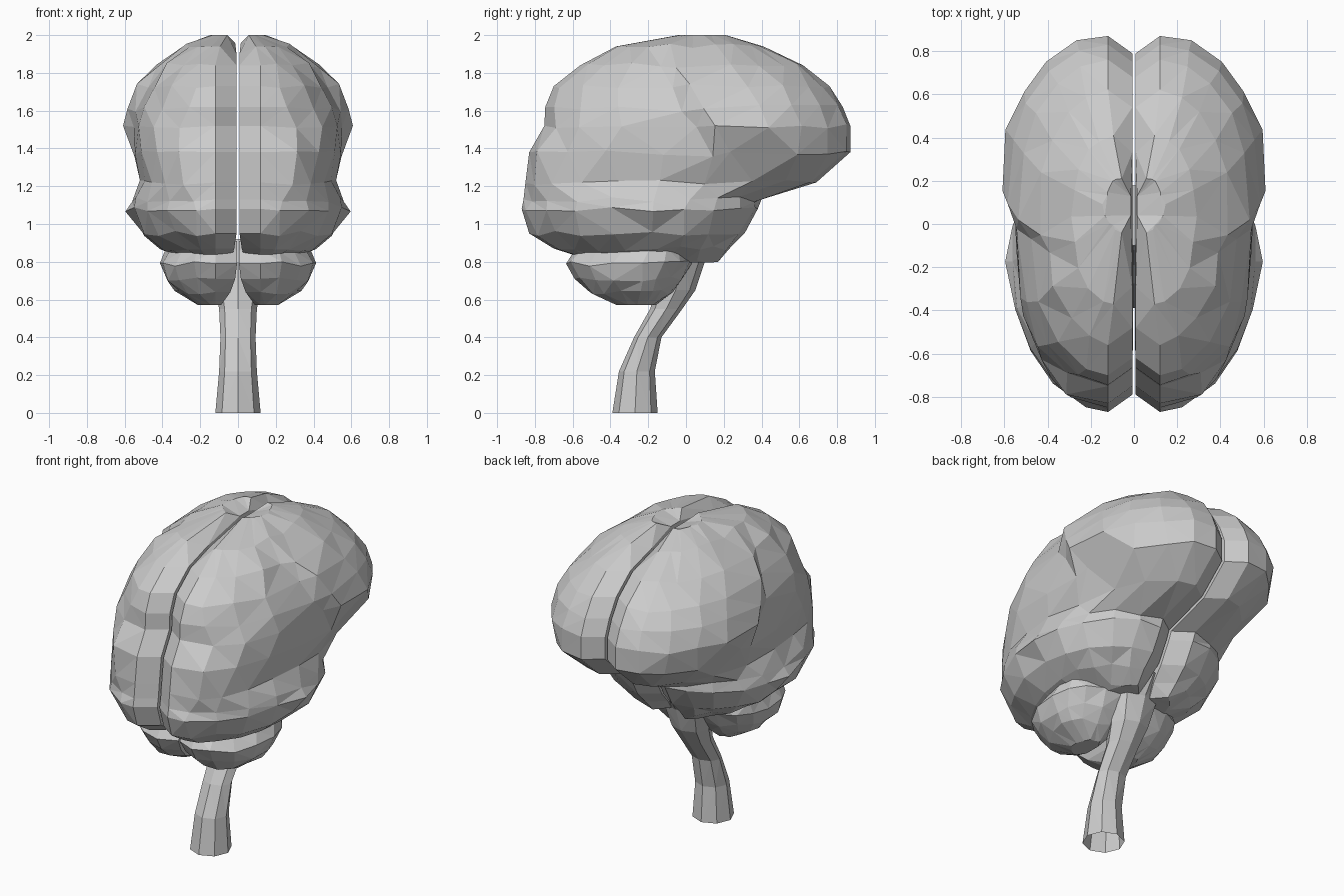
import bpy, bmesh, math, random

if "Cube" in bpy.data.objects:
    bpy.data.objects.remove(bpy.data.objects["Cube"])

random.seed(4)


def loft(name, rings, jitter=0.0, mirror=False, cap_bottom=True):
    """Skin a stack of closed rings with flat triangulated facets."""
    bm = bmesh.new()
    loops = [[bm.verts.new(p) for p in ring] for ring in rings]
    n = len(rings[0])
    for a, b in zip(loops, loops[1:]):
        for i in range(n):
            j = (i + 1) % n
            bm.faces.new((a[i], a[j], b[j], b[i]))
    if cap_bottom:
        bm.faces.new(loops[0])
    bm.faces.new(loops[-1])
    if jitter:
        for loop in loops:
            for v in loop[2:-2]:
                v.co.x += random.uniform(-jitter, jitter * 0.5)
                v.co.y += random.uniform(-jitter, jitter)
                if 0.6 < v.co.z < 1.95:
                    v.co.z += random.uniform(-jitter, jitter)
    bmesh.ops.triangulate(bm, faces=bm.faces[:])
    bmesh.ops.recalc_face_normals(bm, faces=bm.faces[:])
    me = bpy.data.meshes.new(name)
    bm.to_mesh(me)
    bm.free()
    ob = bpy.data.objects.new(name, me)
    bpy.context.collection.objects.link(ob)
    if mirror:
        mod = ob.modifiers.new("mirror", 'MIRROR')
        mod.use_axis[0] = True
        mod.use_mirror_merge = False
    return ob


def half_ring(z, y0, ym, y1, w, x0, full=1.0, pull=0.08, drop=0.0,
              sulcus=None, steps=10):
    """D-shaped outline: rounded outside, flat wall facing the midline.
    full < 1 fills out the front corner, full > 1 trims it."""
    xa = min(0.12, x0 + w * 0.3)
    pts = []
    for i in range(steps + 1):
        t = math.pi * i / steps
        c, s = math.cos(t), max(math.sin(t), 0.0)
        y = ym + c * (y1 - ym if c > 0 else ym - y0)
        pts.append([xa + (w - xa) * (s if c > 0 else s ** full), y, z])
    if sulcus is not None:
        # groove: press one point inwards beside a raised lip
        k = min(range(3, steps - 1), key=lambda i: abs(pts[i][1] - sulcus))
        pts[k][1] = sulcus
        pts[k][0] *= 0.95
        pts[k][2] -= 0.015
        pts[k - 1][1] = min(pts[k - 1][1], sulcus + 0.1)
    return [[x0, y1 - pull, z - drop]] + pts + [[x0, y0 + pull, z - drop]]


# Cerebrum: z, front y, y of widest point, back y, half width, midline x, front fullness
cerebrum = [
    (0.80, -0.48, -0.12, 0.17, 0.24, 0.04, 1.0),
    (0.87, -0.70, -0.15, 0.23, 0.41, 0.02, 1.1),
    (0.95, -0.83, -0.17, 0.31, 0.52, 0.008, 1.2),
    (1.08, -0.87, -0.17, 0.38, 0.59, 0.008, 1.2),
    (1.13, -0.86, -0.17, 0.40, 0.57, 0.008, 1.1),
    (1.22, -0.85, -0.15, 0.69, 0.515, 0.008, 0.75),
    (1.38, -0.83, 0.18, 0.87, 0.575, 0.008, 0.75),
    (1.52, -0.75, 0.24, 0.87, 0.615, 0.008, 0.8),
    (1.62, -0.745, 0.20, 0.83, 0.59, 0.008, 1.0),
    (1.73, -0.70, 0.13, 0.76, 0.53, 0.008, 1.1),
    (1.84, -0.56, 0.08, 0.62, 0.44, 0.008, 1.1),
    (1.94, -0.37, 0.04, 0.41, 0.29, 0.008, 1.0),
    (2.00, -0.04, 0.08, 0.21, 0.14, 0.015, 1.0),
]
rings = []
for row in cerebrum:
    z = row[0]
    groove = -0.2 + (1.93 - z) * 0.6 if 1.35 < z < 1.9 else None
    rings.append(half_ring(*row, drop=0.04 if z > 1.9 else 0.0, sulcus=groove))
loft("cerebrum_hemispheres", rings, 0.014, True)

# Cerebellum: two smaller lobes tucked under the front
cerebellum = [
    (0.57, -0.36, -0.26, -0.16, 0.21, 0.09),
    (0.64, -0.51, -0.25, -0.07, 0.33, 0.04),
    (0.71, -0.59, -0.24, -0.02, 0.385, 0.015),
    (0.79, -0.635, -0.22, 0.03, 0.415, 0.005),
    (0.86, -0.59, -0.20, 0.03, 0.385, 0.005),
    (0.91, -0.50, -0.20, 0.00, 0.30, 0.005),
]
loft("cerebellum", [half_ring(*r, pull=0.05, steps=8) for r in cerebellum], 0.014, True)

# Brain stem: eight-sided tube, open below; z, front y, back y, half width
stem = [
    (0.00, -0.39, -0.15, 0.12),
    (0.22, -0.355, -0.165, 0.10),
    (0.40, -0.275, -0.13, 0.093),
    (0.55, -0.19, -0.02, 0.10),
    (0.65, -0.16, 0.05, 0.12),
    (0.80, -0.12, 0.10, 0.15),
    (0.92, -0.10, 0.18, 0.15),
]
tube = []
for z, y0, y1, w in stem:
    tube.append([(w * math.cos(a), (y0 + y1) / 2 + (y1 - y0) / 2 * math.sin(a), z)
                 for a in (math.tau * i / 8 for i in range(8))])
loft("brain_stem", tube, cap_bottom=False)
